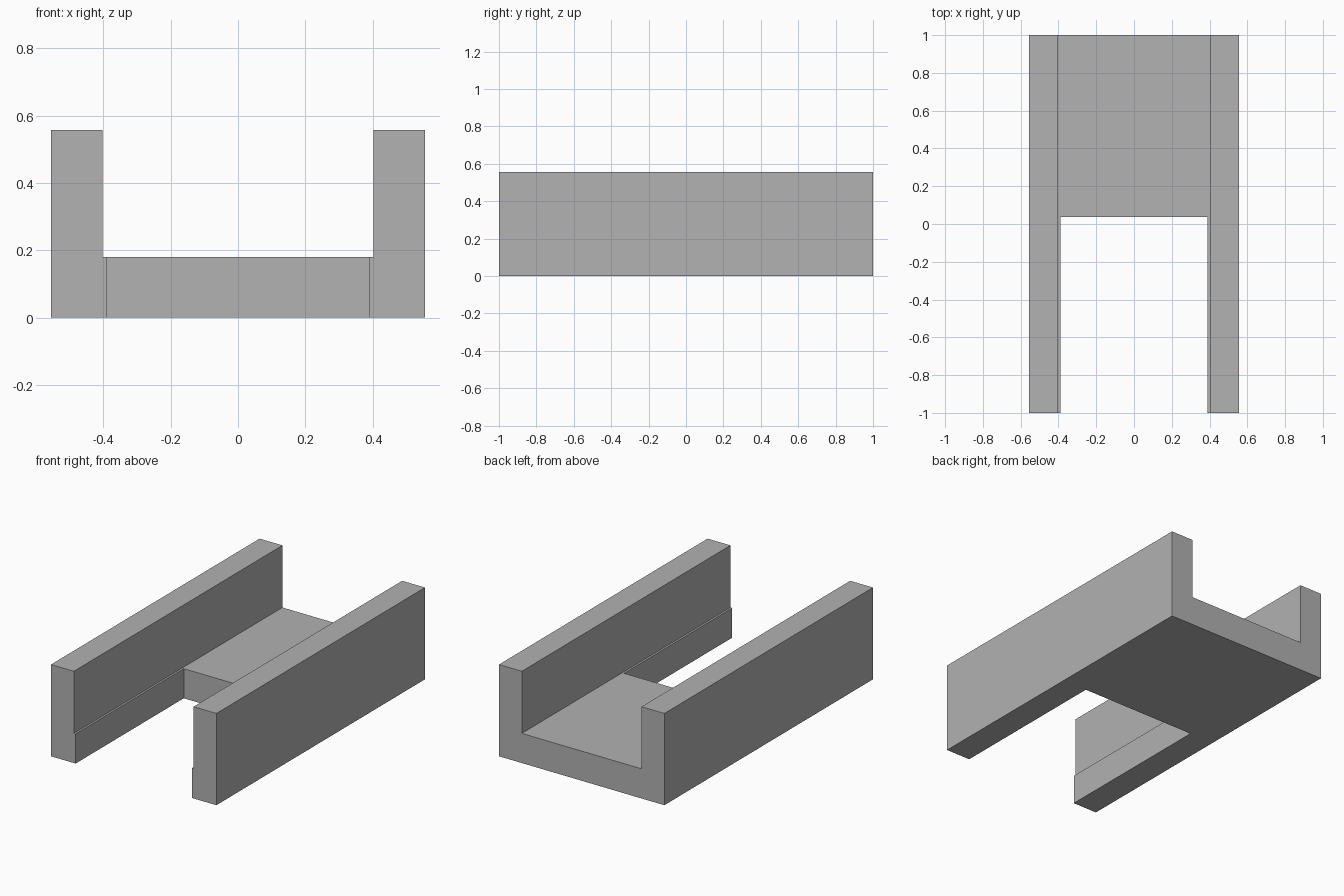
import bpy
import bmesh

if "Cube" in bpy.data.objects:
    bpy.data.objects.remove(bpy.data.objects["Cube"], do_unlink=True)

HALF_WIDTH, WALL_IN, SLOT_IN = 0.555, 0.402, 0.39
WALL_TOP, FLOOR_TOP = 0.557, 0.18
FRONT, BACK, SLOT_BACK = -1.0, 1.0, 0.037

grey = bpy.data.materials.new("plain_grey")
grey.use_nodes = True
colour = (0.445, 0.445, 0.445, 1)
grey.diffuse_color = colour
grey.node_tree.nodes["Principled BSDF"].inputs["Base Color"].default_value = colour


def extrude_profile(name, half, y0, y1):
    """Mirror a half profile of (x, z) points across x = 0 and extrude it along y."""
    points = half + [(-x, z) for x, z in reversed(half)]
    bm = bmesh.new()
    face = bm.faces.new([bm.verts.new((x, y0, z)) for x, z in points])
    result = bmesh.ops.extrude_face_region(bm, geom=[face])
    moved = [v for v in result["geom"] if isinstance(v, bmesh.types.BMVert)]
    bmesh.ops.translate(bm, verts=moved, vec=(0, y1 - y0, 0))
    bmesh.ops.recalc_face_normals(bm, faces=bm.faces)
    mesh = bpy.data.meshes.new(name)
    bm.to_mesh(mesh)
    bm.free()
    mesh.materials.append(grey)
    obj = bpy.data.objects.new(name, mesh)
    bpy.context.collection.objects.link(obj)
    return obj


# U-shaped channel: two tall walls joined by a floor
channel = extrude_profile("channel_body", [
    (HALF_WIDTH, 0), (HALF_WIDTH, WALL_TOP),
    (WALL_IN, WALL_TOP), (WALL_IN, FLOOR_TOP)], FRONT, BACK)

# Front slot through the floor, leaving a thin ledge beside each wall
cutter = extrude_profile("slot_cutter", [
    (SLOT_IN, -0.2), (SLOT_IN, 0.4)], FRONT - 0.2, SLOT_BACK)
cut = channel.modifiers.new("front_slot", "BOOLEAN")
cut.operation = "DIFFERENCE"
cut.solver = "EXACT"
cut.object = cutter

# Bake the cut and discard the helper
bpy.context.view_layer.objects.active = channel
channel.select_set(True)
bpy.ops.object.modifier_apply(modifier=cut.name)
bpy.data.objects.remove(cutter, do_unlink=True)
